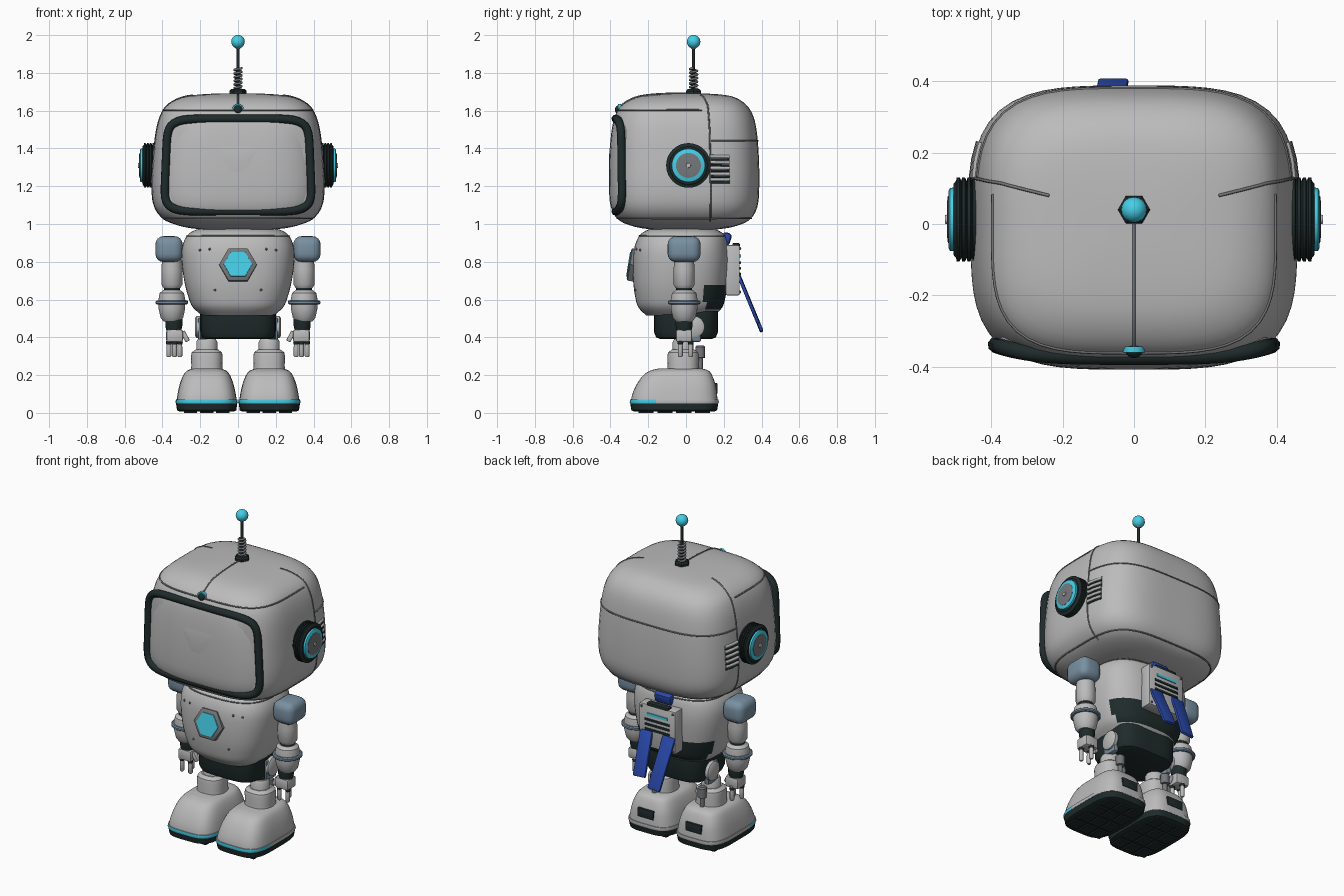
import bpy, bmesh
from math import pi, sin, cos, radians
from mathutils import Vector, Matrix, Euler
from mathutils.bvhtree import BVHTree

cube = bpy.data.objects.get("Cube")
if cube:
    bpy.data.objects.remove(cube, do_unlink=True)


def material(name, r, g, b):
    m = bpy.data.materials.new(name)
    m.use_nodes = True
    m.diffuse_color = (r, g, b, 1)
    m.node_tree.nodes["Principled BSDF"].inputs["Base Color"].default_value = (r, g, b, 1)
    return m


SHELL = material("shell_grey", .5, .5, .5)
DARK = material("dark_rubber", .014, .024, .024)
CYAN = material("cyan_glow", .06, .62, .8)
STEEL = material("blue_grey", .19, .28, .36)
METAL = material("dark_metal", .18, .19, .2)
CLOTH = material("blue_cloth", .022, .065, .4)


def finish(name, bm, mat, loc=(0, 0, 0), rot=(0, 0, 0), angle=35):
    bmesh.ops.recalc_face_normals(bm, faces=bm.faces[:])
    me = bpy.data.meshes.new(name)
    bm.to_mesh(me)
    bm.free()
    me.materials.append(mat)
    me.shade_smooth()
    me.set_sharp_from_angle(angle=radians(angle))
    ob = bpy.data.objects.new(name, me)
    ob.location, ob.rotation_euler = loc, rot
    bpy.context.collection.objects.link(ob)
    return ob


def outline(n, segs):
    """Unit superellipse sampled at even angles."""
    pts = []
    for i in range(segs):
        c, s = cos(2 * pi * i / segs), sin(2 * pi * i / segs)
        r = (abs(c) ** n + abs(s) ** n) ** (-1 / n)
        pts.append((c * r, s * r))
    return pts


def loft(name, rings, mat, loc=(0, 0, 0), rot=(0, 0, 0), n=2, segs=32, steps=1):
    """Stack rings (z, half x, half y, centre y); steps > 1 curves the profile."""
    keys = []
    for r in rings:
        r = tuple(r) if len(r) > 2 else (r[0], r[1], r[1])
        keys.append(Vector(r if len(r) == 4 else r + (0,)))
    path = []
    for i in range(len(keys) - 1):
        a, b, c, d = keys[max(i - 1, 0)], keys[i], keys[i + 1], keys[min(i + 2, len(keys) - 1)]
        for k in range(steps):
            t = k / steps
            path.append(b + (c - a) * (t / 2) + (a * 2 - b * 5 + c * 4 - d) * (t * t / 2)
                        + (b * 3 - a - c * 3 + d) * (t ** 3 / 2) if steps > 1 else b)
    path.append(keys[-1])
    bm = bmesh.new()
    loops = [[bm.verts.new((x * k[1], y * k[2] + k[3], k[0])) for x, y in outline(n, segs)]
             for k in path]
    for lo, hi in zip(loops, loops[1:]):
        for i in range(segs):
            j = (i + 1) % segs
            bm.faces.new((lo[i], lo[j], hi[j], hi[i]))
    bm.faces.new(loops[0][::-1])
    bm.faces.new(loops[-1])
    return finish(name, bm, mat, loc, rot)


def box(name, loc, size, mat, rot=(0, 0, 0), bevel=0.0, segs=2):
    bm = bmesh.new()
    bmesh.ops.create_cube(bm, size=1, matrix=Matrix.Diagonal((*size, 1)))
    if bevel:
        bmesh.ops.bevel(bm, geom=bm.edges[:], offset=bevel, segments=segs, profile=.5, affect='EDGES')
    return finish(name, bm, mat, loc, rot)


def ball(name, loc, r, mat, segs=20):
    bm = bmesh.new()
    bmesh.ops.create_uvsphere(bm, u_segments=segs, v_segments=segs // 2, radius=r)
    return finish(name, bm, mat, loc)


def tube(name, pts, r, mat, closed=False):
    cu = bpy.data.curves.new(name, 'CURVE')
    cu.dimensions, cu.bevel_depth, cu.bevel_resolution = '3D', r, 2
    cu.use_fill_caps = True
    sp = cu.splines.new('POLY')
    sp.points.add(len(pts) - 1)
    for p, q in zip(sp.points, pts):
        p.co = (*q, 1)
    sp.use_cyclic_u = closed
    cu.materials.append(mat)
    ob = bpy.data.objects.new(name, cu)
    bpy.context.collection.objects.link(ob)
    bpy.ops.object.select_all(action='DESELECT')
    ob.select_set(True)
    bpy.context.view_layer.objects.active = ob
    bpy.ops.object.convert(target='MESH')


def paint(ob, mat, rule):
    ob.data.materials.append(mat)
    for p in ob.data.polygons:
        if rule(p.center):
            p.material_index = 1


def surface(ob):
    me = ob.data
    return BVHTree.FromPolygons([v.co for v in me.vertices], [p.vertices[:] for p in me.polygons])


# Head shell
head = loft("head", [(.972, .2, .18, -.01), (.985, .29, .26, -.01), (1.02, .385, .345, -.01),
                     (1.09, .443, .388, -.01), (1.2, .458, .398, -.01), (1.35, .45, .396, -.01),
                     (1.48, .436, .386, -.01), (1.57, .413, .367, -.01), (1.63, .375, .33, -.01),
                     (1.67, .3, .265, -.005), (1.686, .2, .18, 0), (1.692, .08, .07, 0)],
            SHELL, n=3.6, segs=72, steps=3)
head_skin = surface(head)


def seam(name, corners, closed=False, steps=10):
    pts = []
    for a, b in zip(corners, corners[1:]):
        pts += [Vector(a).lerp(Vector(b), k / steps) for k in range(steps)]
    pts.append(Vector(corners[-1]))
    tube(name, [head_skin.find_nearest(p)[0] for p in pts], .0045, METAL, closed)


# Panel seams that follow the shell
shape = outline(3.6, 72)
seam("lower_seam", [(x * .4, y * .36 - .01, 1.025) for x, y in shape], True, 1)
seam("brow_seam", [(x * .4, y * .355 - .01, 1.605) for x, y in shape[28:] + shape[:9]
                   if y < .35], steps=1)
seam("back_seam", [(x * .44, y * .39 - .01, 1.44) for x, y in shape if y > .33], steps=1)
seam("crown_seam", [(0, 0, 1.7), (0, -.2, 1.69), (0, -.34, 1.62)])

# Face screen with its rubber frame
rim = []
for u, v in outline(7, 112):
    x = u * (.383 - .01 * v)
    rim.append(Vector((x, -.372 + .032 * (x / .385) ** 4, 1.312 + v * .245)))
bm = bmesh.new()
loops = [[bm.verts.new((p.x * .97, -.22, 1.31 + (p.z - 1.31) * .97)) for p in rim]]
for s in (1, .9, .75, .55, .35, .15):
    loops.append([bm.verts.new((p.x * s, p.y * s * s - .409 * (1 - s * s), 1.312 + (p.z - 1.312) * s))
                  for p in rim])
for lo, hi in zip(loops, loops[1:]):
    for i in range(len(rim)):
        bm.faces.new((lo[i - 1], lo[i], hi[i], hi[i - 1]))
bm.faces.new(loops[-1])
finish("face_screen", bm, SHELL)
tube("screen_frame", rim, .023, DARK, True)

# Brow sensor
ball("brow_sensor", (0, -.35, 1.605), .026, DARK)
loft("brow_sensor_ring", [(-.008, .031), (.008, .031)], CYAN, (0, -.352, 1.605), (pi / 2, 0, 0))

# Antenna
loft("antenna_base", [(1.675, .045), (1.705, .045), (1.715, .035)], DARK, (0, .04, 0), segs=6)
tube("antenna_spring", [(.019 * cos(t * pi / 6), .04 + .019 * sin(t * pi / 6), 1.71 + t * .0016)
                        for t in range(73)], .0065, METAL)
loft("antenna_rod", [(1.7, .008), (1.95, .008)], DARK, (0, .04, 0), segs=12)
loft("antenna_collar", [(1.925, .008), (1.935, .016), (1.945, .016)], METAL, (0, .04, 0), segs=12)
ball("antenna_tip", (0, .04, 1.965), .036, CYAN)

# Torso, pelvis and chest badge
torso = loft("torso", [(.515, .19, .18, -.03), (.56, .24, .223, -.03), (.62, .265, .24, -.03),
                       (.7, .285, .25, -.03), (.8, .298, .254, -.027), (.88, .295, .247, -.025),
                       (.94, .268, .225, -.02), (.97, .22, .18, -.02), (.99, .12, .1, -.02)],
             SHELL, n=2.8, segs=64, steps=4)
paint(torso, DARK, lambda c: c.y > .1 and .55 < c.z < .67)
torso_skin = surface(torso)
tube("collar_seam", [torso_skin.find_nearest(Vector((x * .27, y * .225 - .02, .935)))[0]
                     for x, y in outline(2.8, 64)], .004, METAL, True)
loft("pelvis", [(.39, .165, .135), (.4, .187, .158), (.43, .2, .17), (.54, .2, .17)],
     DARK, n=4, segs=48)
loft("badge_bezel", [(-.05, .1), (.006, .1), (.012, .09)], METAL, (0, -.29, .785), (radians(81), 0, 0), segs=6)
loft("badge_light", [(0, .077), (.017, .075)], CYAN, (0, -.29, .785), (radians(81), 0, 0), segs=6)
for x, z in ((.16, .875), (.23, .875), (.13, .645)):
    for side in (-1, 1):
        ball("torso_bolt", torso_skin.find_nearest(Vector((x * side, -.3, z)))[0], .007, METAL, 8)

# Backpack with vents
box("backpack", (0, .247, .755), (.25, .075, .265), SHELL, bevel=.008)
box("backpack_handle", (0, .265, .888), (.15, .04, .022), DARK, bevel=.006)
box("backpack_light", (0, .286, .83), (.14, .008, .016), CYAN)
for z in (.795, .765, .735):
    box("backpack_vent", (0, .286, z), (.17, .008, .014), DARK, bevel=.002)
for x in (-.108, .108):
    for z in (.64, .87):
        ball("backpack_bolt", (x, .285, z), .008, METAL, 8)

# Scarf knot and tails
box("scarf_knot", (0, .212, .92), (.12, .05, .07), CLOTH, (-.3, 0, 0), .018)
for name, x, length in (("right", -.07, .32), ("left", .065, .27)):
    box("scarf_tail_" + name, (x, .28 + length * .19, .725 - length * .46), (.085, .018, length),
        CLOTH, (.39, x * 1.2, 0), .006)

for side, tag in ((1, "left"), (-1, "right")):
    def nm(part):
        return tag + "_" + part

    # Ear: ribbed rubber disc, light ring and hub
    turn, at = (0, side * pi / 2, 0), (side * .43, .013, 1.31)
    ribs = [(0, .1), (.01, .116)]
    for k in range(4):
        ribs += [(.014 + k * .015, .118), (.022 + k * .015, .118), (.024 + k * .015, .108)]
    loft(nm("ear_pad"), ribs + [(.076, .1)], DARK, at, turn, segs=48)
    loft(nm("ear_light"), [(.07, .09), (.086, .088), (.09, .08)], CYAN, at, turn, segs=48)
    loft(nm("ear_hub"), [(.07, .066), (.092, .066), (.094, .05), (.094, .02)], METAL, at, turn)
    loft(nm("ear_pin"), [(.09, .014), (.1, .012)], SHELL, at, turn, segs=12)

    # Head side seam and vent louvres
    seam(nm("side_seam"), [(side * .24, .08, 1.7), (side * .38, .115, 1.64), (side * .43, .125, 1.5),
                           (side * .46, .13, 1.3), (side * .44, .13, 1.08), (side * .38, .13, 1.0)])
    for k in range(5):
        z = 1.235 + k * .031
        ends = [head_skin.find_nearest(Vector((side * .46, y, z)))[0] for y in (.13, .185, .24)]
        tube(nm("vent_louvre"), ends, .009, SHELL)
        tube(nm("vent_gap"), [p - Vector((0, 0, .0155)) for p in ends], .006, DARK)

    # Arm
    box(nm("shoulder"), (side * .365, -.01, .867), (.145, .175, .138), STEEL, bevel=.045, segs=4)
    arm = (side * .35, -.01, 0)
    loft(nm("upper_arm"), [(.662, .045), (.68, .056), (.76, .056), (.83, .05)], SHELL, arm)
    loft(nm("elbow"), [(.635, .042), (.67, .042)], DARK, arm)
    loft(nm("forearm"), [(.485, .045), (.505, .06), (.55, .07), (.6, .071), (.635, .064), (.65, .045)],
         SHELL, arm)
    loft(nm("forearm_ring"), [(.575, .08), (.58, .086), (.59, .086), (.595, .08)], STEEL, arm)
    loft(nm("wrist"), [(.43, .038), (.46, .045), (.5, .045)], DARK, (side * .34, -.01, 0))
    box(nm("palm"), (side * .336, -.01, .408), (.088, .085, .066), SHELL, bevel=.01)
    for x, y in ((.308, -.03), (.366, -.03), (.336, .025)):
        loft(nm("finger"), [(.295, .008), (.302, .013), (.345, .013), (.39, .012)], SHELL,
             (side * x, y, 0), segs=12)
        ball(nm("knuckle"), (side * x, y, .372), .016, DARK, 12)
    box(nm("thumb"), (side * .28, -.02, .405), (.025, .03, .06), SHELL, (0, side * .5, 0), .006)

    # Hip and leg
    box(nm("hip_bracket"), (side * .195, .03, .44), (.035, .1, .13), STEEL, bevel=.012)
    loft(nm("hip_disc"), [(0, .058), (.02, .058), (.028, .045)], SHELL, (side * .2, .04, .455), turn)
    leg = (side * .165, -.015, 0)
    loft(nm("thigh"), [(.36, .035), (.46, .035)], DARK, leg)
    loft(nm("knee"), [(.31, .056), (.375, .056), (.39, .048)], SHELL, leg)
    loft(nm("shin"), [(.22, .086), (.25, .082), (.3, .084), (.32, .08), (.335, .06)], SHELL, leg, n=2.5)
    loft(nm("heel_piston"), [(.22, .014), (.29, .014), (.292, .026), (.35, .026), (.358, .018)],
         METAL, (side * .165, .075, 0), segs=16)

    # Foot
    foot = (side * .166, 0, 0)
    loft(nm("sole"), [(.008, .145, .215, -.062), (.014, .157, .227, -.062), (.05, .162, .233, -.062)],
         DARK, foot, n=4, segs=48)
    strip = loft(nm("toe_strip"), [(.05, .163, .234, -.062), (.056, .165, .236, -.062),
                                   (.07, .163, .234, -.062)], SHELL, foot, n=4, segs=48)
    paint(strip, CYAN, lambda c: c.y < -.17)
    loft(nm("foot"), [(.06, .16, .23, -.062), (.1, .154, .224, -.06), (.15, .143, .209, -.053),
                      (.195, .126, .185, -.045), (.222, .106, .158, -.036), (.234, .075, .12, -.03)],
         SHELL, foot, n=4, segs=48, steps=3)
    box(nm("heel_grille"), (side * .166, .157, .13), (.11, .02, .055), DARK, bevel=.004)
    for i in range(3):
        for j in range(4):
            box(nm("tread"), (side * .166 + (i - 1) * .085, -.062 + (j - 1.5) * .1, .006),
                (.07, .08, .012), DARK)
